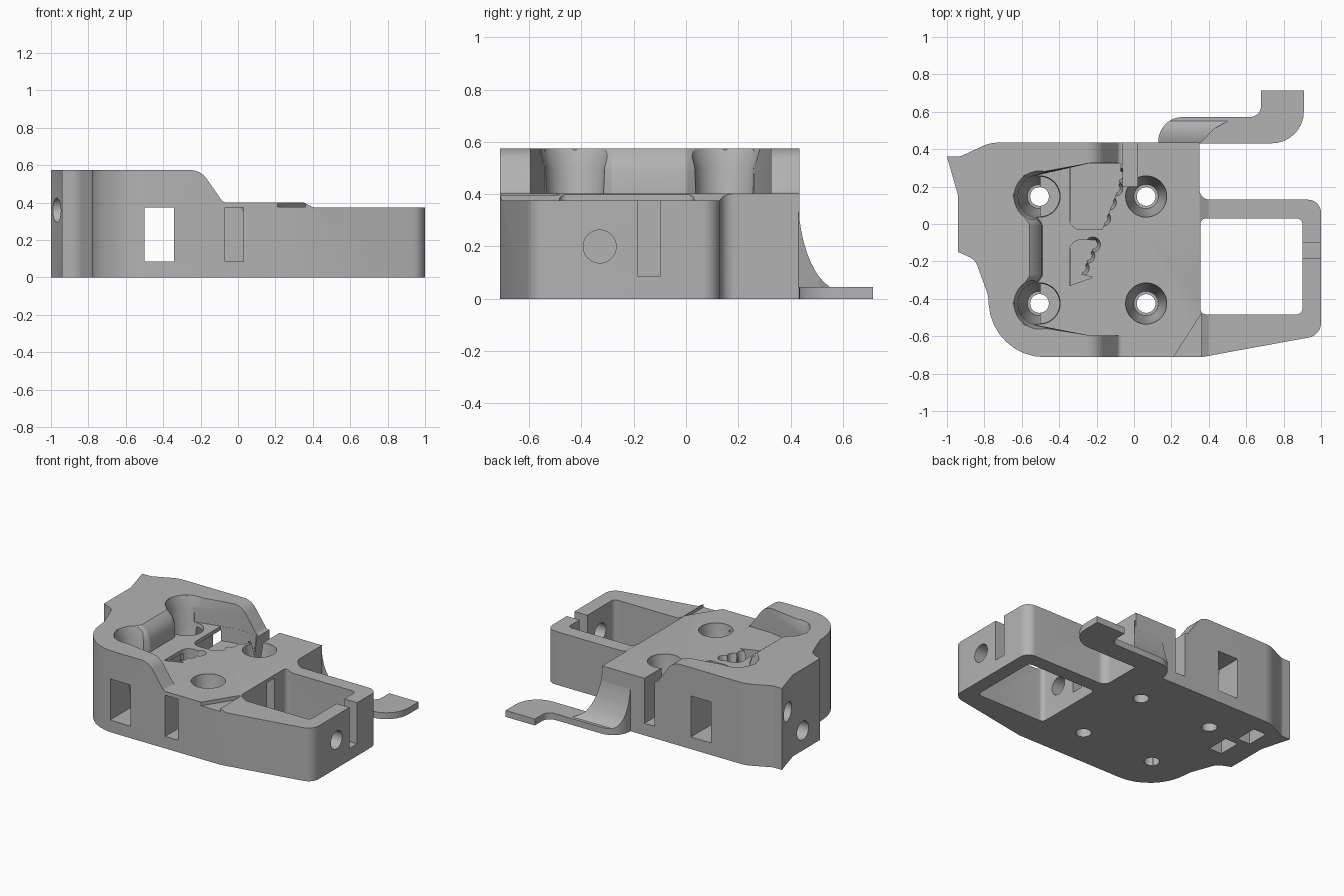
import bpy, bmesh, math
from mathutils import Vector, Matrix

if "Cube" in bpy.data.objects:
    bpy.data.objects.remove(bpy.data.objects["Cube"], do_unlink=True)

grey = bpy.data.materials.new("plain grey")
grey.use_nodes = True
grey.diffuse_color = (0.45, 0.45, 0.45, 1)
grey.node_tree.nodes["Principled BSDF"].inputs["Base Color"].default_value = (0.45, 0.45, 0.45, 1)


def rounded(corners, steps=8):
    """Polygon whose corners (x, y[, radius]) are replaced by arcs."""
    out = []
    for i, c in enumerate(corners):
        p = Vector(c[:2])
        r = c[2] if len(c) > 2 else 0
        if not r:
            out.append(p)
            continue
        a = (Vector(corners[i - 1][:2]) - p).normalized()
        b = (Vector(corners[(i + 1) % len(corners)][:2]) - p).normalized()
        half = a.angle(b) / 2
        centre = p + (a + b).normalized() * (r / math.sin(half))
        u = p + a * (r / math.tan(half)) - centre
        sweep = u.angle_signed(p + b * (r / math.tan(half)) - centre)
        for k in range(steps + 1):
            t = -sweep * k / steps
            out.append(centre + Matrix.Rotation(t, 2) @ u)
    return out


def finish(name, bm):
    bmesh.ops.recalc_face_normals(bm, faces=bm.faces)
    me = bpy.data.meshes.new(name)
    bm.to_mesh(me)
    bm.free()
    me.materials.append(grey)
    ob = bpy.data.objects.new(name, me)
    bpy.context.collection.objects.link(ob)
    return ob


def loft(name, rings):
    bm = bmesh.new()
    loops = [[bm.verts.new(p) for p in ring] for ring in rings]
    n = len(loops[0])
    for low, high in zip(loops, loops[1:]):
        for i in range(n):
            j = (i + 1) % n
            bm.faces.new((low[i], low[j], high[j], high[i]))
    bm.faces.new(loops[0])
    bm.faces.new(loops[-1])
    return finish(name, bm)


def prism(name, corners, lo, hi, axis="z"):
    place = {"z": lambda a, b, h: (a, b, h),
             "y": lambda a, b, h: (a, h, b),
             "x": lambda a, b, h: (h, a, b)}[axis]
    pts = rounded(corners)
    return loft(name, [[place(p.x, p.y, h) for p in pts] for h in (lo, hi)])


def box(name, x, y, z):
    return prism(name, [(x[0], y[0]), (x[1], y[0]), (x[1], y[1]), (x[0], y[1])], *z)


def turned(name, origin, profile, axis=(0, 0, 1), sides=40):
    """Solid of revolution from (radius, height) points."""
    turn = Vector((0, 0, 1)).rotation_difference(Vector(axis))
    rings = [[Vector(origin) + turn @ Vector((r * math.cos(k * math.tau / sides),
              r * math.sin(k * math.tau / sides), h)) for k in range(sides)] for r, h in profile]
    return loft(name, rings)


def boolean(ob, other, op="DIFFERENCE"):
    mod = ob.modifiers.new("cut", "BOOLEAN")
    mod.operation, mod.object, mod.solver = op, other, "EXACT"
    bpy.context.view_layer.objects.active = ob
    bpy.ops.object.modifier_apply(modifier=mod.name)
    bpy.data.objects.remove(other, do_unlink=True)


# Body: plan outline intersected with the stepped side profile
body = prism("housing", [
    (-1, .36), (-.93, .36, .06), (-.77, .435, .2), (.35, .435), (.35, .13, .055),
    (1, .13, .07), (1, -.595, .08), (.36, -.712), (-.76, -.712, .3),
    (-.78, -.38, .15), (-.85, -.19, .08), (-.94, -.15), (-.94, .15)], 0, .7)
boolean(body, prism("side_profile", [
    (-1.2, 0), (1.2, 0), (1.2, .375), (.4, .375, .02), (.35, .402),
    (-.08, .402, .03), (-.2, .575, .11), (-1.2, .575)], -1, 1, "y"), "INTERSECT")

# Cavity in the raised end, flared at its closed side
cavity = rounded([(.5, .325), (-.24, .325), (-.52, .26), (-.58, .15), (-.52, .04, .03), (-.49, .0, .03),
                  (-.49, -.28, .03), (-.52, -.32, .03), (-.58, -.425), (-.52, -.54), (-.24, -.595), (.5, -.595)])
levels = ((.402, 0), (.49, .005), (.54, .025), (.576, .07), (.65, .07))
boolean(body, loft("cavity", [[(p.x - (d if p.x < -.45 else 0), p.y, z) for p in cavity]
                              for z, d in levels]))

# Four countersunk screw holes
for x in (-.505, .065):
    for y in (.147, -.425):
        top = [(.115, .5), (.15, .62)] if x < 0 else [(.11, .62)]
        boolean(body, turned("screw_hole", (x, y, 0), [
            (.05, -.1), (.05, .2), (.065, .2), (.11, .39)] + top))

# Large frame opening, notch and axial bore
boolean(body, prism("frame_opening", [(.355, .03, .03), (.355, -.483, .03),
                                      (.9, -.483, .03), (.9, .03, .03)], -.1, .7))
boolean(body, box("end_notch", (-.02, 1.1), (-.185, -.1), (.085, .376)))
boolean(body, box("notch_mouth", (.8, 1.1), (-.185, -.1), (.3, .7)))
boolean(body, turned("end_bore", (.2, -.33, .2), [(.063, 0), (.063, 1)], (1, 0, 0)))

# Cross tunnel, front slot and open rear slot
boolean(body, box("cross_tunnel", (-.5, -.342), (-1, 1), (.085, .375)))
boolean(body, box("front_slot", (-.07, .03), (-1, -.52), (.085, .375)))
boolean(body, box("rear_slot", (-.06, .02), (.2, 1), (.085, .7)))

# Recesses with scalloped gripping edges
upper = prism("upper_recess", [(-.345, -.03, .06), (-.17, -.03), (-.08, .2), (-.07, .324),
                               (-.24, .324), (-.345, .3)], .3, .7)
boolean(body, upper)
boolean(body, prism("lower_recess", [(-.345, -.085, .06), (-.2, -.085), (-.28, -.27),
                                     (-.22, -.285), (-.345, -.33)], .3, .7))
for x, y in ((-.08, .26), (-.1, .19), (-.135, .115), (-.165, .03),
             (-.22, -.11), (-.25, -.17), (-.28, -.235)):
    boolean(body, turned("scallop", (x, y, .3), [(.025, 0), (.042, .11), (.042, .2)], sides=20))

# Sloped corner beside the frame
boolean(body, prism("corner_relief", [(.2, -.73), (.36, -.48), (.36, -.73)], .376, .6))

# Side screws and their nut pockets underneath
for y, z, x, d, nx in ((.25, .36, -.97, (.96, -.27, 0), -.79), (.04, .14, -.94, (1, 0, 0), -.73)):
    start = Vector((x, y, z)) - Vector(d) * .1
    boolean(body, turned("side_bore", start, [(.065, 0), (.065, .32)], d))
    boolean(body, box("nut_pocket", (nx - .05, nx + .05), (y - .1, y + .06), (-.1, z + .08)))

# Bent tab with a concave web rising to the housing
tab = prism("release_tab", [
    (.13, .43), (.13, .572, .13), (.68, .572, .06), (.68, .715), (.908, .715),
    (.908, .432, .17)], 0, .045)
web = prism("tab_web", [(.13, .43), (.13, .572, .13), (.54, .572), (.43, .51, .05), (.355, .43)], 0, .4)
arc = [(.428 + .17 * (1 - math.cos(t)), .4 - .37 * math.sin(t))
       for t in [k * math.pi / 24 for k in range(13)]]
boolean(web, prism("web_curve", arc + [(.8, .03), (.8, .6), (.428, .6)], -1, 1, "x"))
boolean(tab, web, "UNION")

for ob in (body, tab):
    bpy.ops.object.select_all(action="DESELECT")
    ob.select_set(True)
    bpy.context.view_layer.objects.active = ob
    bpy.ops.object.shade_smooth_by_angle(angle=math.radians(30))
